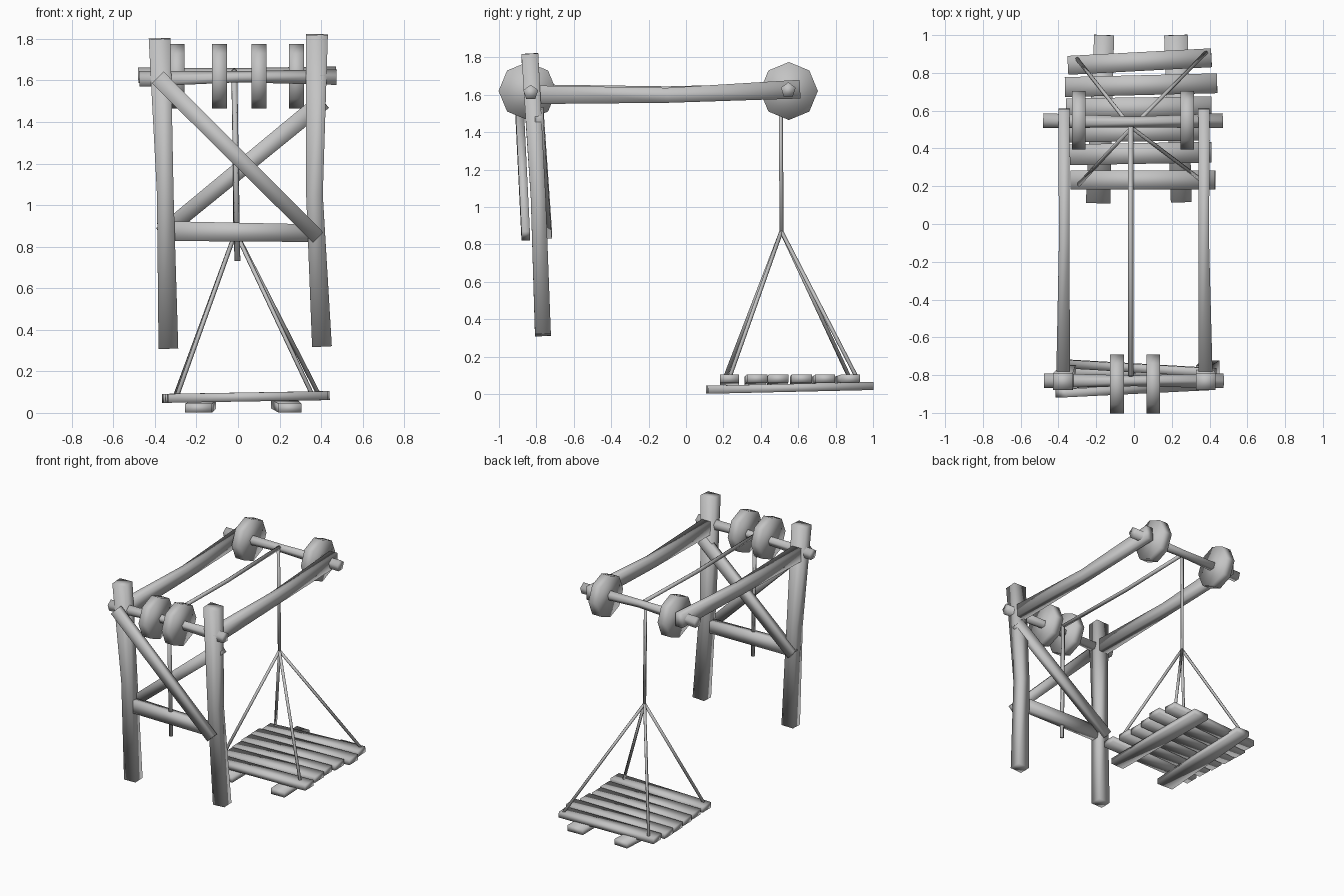
import bpy
import bmesh
from math import cos, sin, pi
from mathutils import Vector

cube = bpy.data.objects.get("Cube")
if cube:
    bpy.data.objects.remove(cube, do_unlink=True)

GREY = (0.55, 0.55, 0.55, 1.0)
wood = bpy.data.materials.new("plain_grey")
wood.use_nodes = True
wood.diffuse_color = GREY
wood.node_tree.nodes["Principled BSDF"].inputs["Base Color"].default_value = GREY

X, Y, Z = Vector((1, 0, 0)), Vector((0, 1, 0)), Vector((0, 0, 1))
SQUARE = [(-.5, -.5), (.5, -.5), (.5, .5), (-.5, .5)]


def polygon(sides):
    """Unit-diameter polygon with one corner pointing along the height axis."""
    return [(.5 * sin(2 * pi * i / sides), .5 * cos(2 * pi * i / sides))
            for i in range(sides)]


def loft(name, path, sizes, up, section=SQUARE):
    """Sweep a section along a path; each size is (width, height along up)."""
    points = [Vector(p) for p in path]
    if isinstance(sizes, tuple):
        sizes = [sizes] * len(points)
    bm = bmesh.new()
    rings = []
    for i, (p, (w, h)) in enumerate(zip(points, sizes)):
        along = (points[min(i + 1, len(points) - 1)] - points[max(i - 1, 0)]).normalized()
        v = (up - along * up.dot(along)).normalized()
        u = v.cross(along)
        rings.append([bm.verts.new(p + u * a * w + v * b * h) for a, b in section])
    n = len(section)
    for r0, r1 in zip(rings, rings[1:]):
        for i in range(n):
            j = (i + 1) % n
            bm.faces.new((r0[i], r0[j], r1[j], r1[i]))
    bm.faces.new(rings[0])
    bm.faces.new(rings[-1])
    bmesh.ops.recalc_face_normals(bm, faces=bm.faces)
    for f in bm.faces:
        f.smooth = True
    mesh = bpy.data.meshes.new(name)
    bm.to_mesh(mesh)
    bm.free()
    mesh.materials.append(wood)
    obj = bpy.data.objects.new(name, mesh)
    bpy.context.scene.collection.objects.link(obj)
    return obj


# Leaning posts, slightly pinched in the middle
POST = [(.095, .085), (.08, .08), (.105, .09)]
loft("right_post", [(-.335, -.765, .31), (-.35, -.79, 1.05), (-.377, -.835, 1.8)], POST, Y)
loft("left_post", [(.404, -.765, .32), (.368, -.79, 1.05), (.38, -.835, 1.82)], POST, Y)

# Cross braces between the posts
loft("front_diagonal_brace", [(-.387, -.895, 1.615), (.385, -.857, .845)],
     [(.08, .045), (.07, .045)], Y)
loft("back_diagonal_brace", [(-.37, -.74, .86), (.41, -.785, 1.5)],
     [(.075, .045), (.085, .045)], Y)
loft("horizontal_brace", [(-.36, -.785, .875), (.37, -.785, .865)],
     [(.095, .055), (.085, .055)], Y)

# Long arms reaching to the back axle
ARM = [(.075, .1), (.055, .08), (.06, .1)]
for name, xs in (("right_arm", (-.375, -.37, -.37)), ("left_arm", (.38, .37, .37))):
    loft(name, [(xs[0], -.85, 1.6), (xs[1], -.1, 1.597), (xs[2], .61, 1.63)], ARM, Z)

# Five-sided axles
AXLE = [(.083, .083), (.06, .06), (.083, .083)]
loft("front_axle", [(-.475, -.83, 1.603), (0, -.83, 1.615), (.475, -.83, 1.612)],
     AXLE, Z, polygon(5))
loft("back_axle", [(-.48, .547, 1.62), (0, .54, 1.63), (.47, .547, 1.625)],
     AXLE, Z, polygon(5))

# Eight-sided pulley wheels
for name, x, y in (("front_right_wheel", -.09, -.847), ("front_left_wheel", .102, -.847),
                   ("back_right_wheel", -.293, .55), ("back_left_wheel", .282, .55)):
    loft(name, [(x - .036, y, 1.62), (x + .036, y, 1.62)], (.31, .31), Z, polygon(8))

# Hoisting rope: hanging tail, span over the axles, drop to the platform
apex = (-.012, .51, .87)
loft("rope_tail", [(-.003, -.79, .73), (-.018, -.795, 1.64)], (.03, .03), Y, polygon(5))
loft("rope_span", [(-.018, -.805, 1.64), (-.018, -.1, 1.63), (-.018, .515, 1.645)],
     (.03, .03), Z, polygon(5))
loft("rope_drop", [(-.018, .505, 1.645), apex], (.024, .024), Y, polygon(5))

# Four sling ropes to the platform corners
for name, corner in (("front_right_sling", (-.3, .2, .065)),
                     ("front_left_sling", (.36, .23, .08)),
                     ("back_right_sling", (-.305, .88, .075)),
                     ("back_left_sling", (.39, .915, .085))):
    loft(name, [apex, corner], (.022, .022), X, polygon(5))

# Platform planks: right end x, left end x, right y, left y, width
PLANKS = [(-.335, .43, .233, .233, .1), (-.34, .41, .367, .38, .11),
          (-.35, .4, .485, .495, .105), (-.36, .41, .61, .62, .11),
          (-.365, .44, .725, .745, .105), (-.35, .41, .84, .88, .1)]
for i, (x0, x1, y0, y1, w) in enumerate(PLANKS):
    loft(f"platform_plank_{i + 1}", [(x0, y0, .07), (x1, y1, .083)], (w, .043), Z)

# Runners under the planks
loft("right_runner", [(-.19, .11, .023), (-.158, 1, .043)], [(.13, .043), (.105, .043)], Z)
loft("left_runner", [(.25, .115, .023), (.222, 1, .043)], [(.11, .043), (.125, .043)], Z)
